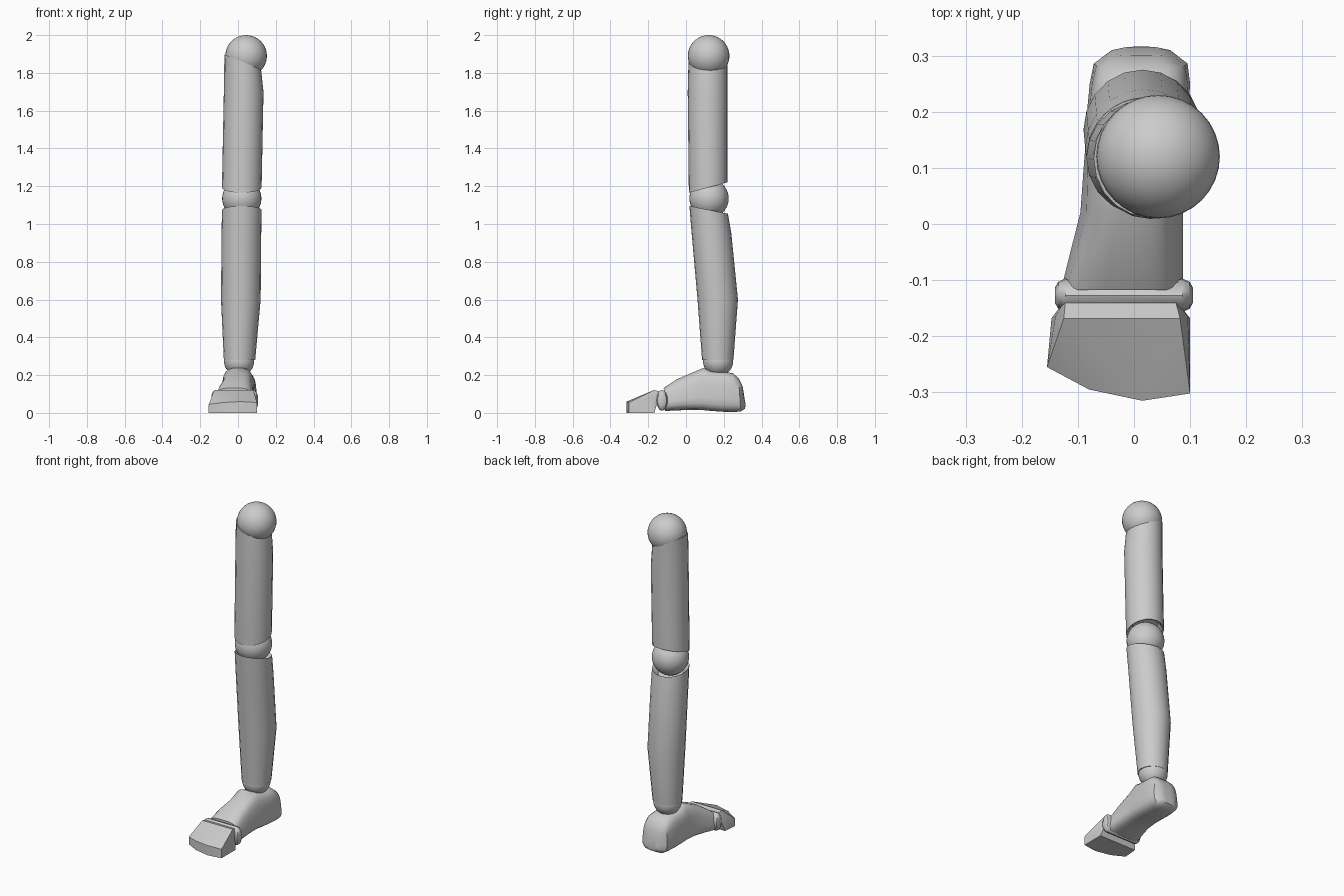
import bpy, bmesh, math
from mathutils import Vector

if "Cube" in bpy.data.objects:
    bpy.data.objects.remove(bpy.data.objects["Cube"])

grey = bpy.data.materials.new("plain_grey")
grey.diffuse_color = (0.6, 0.6, 0.6, 1)
grey.use_nodes = True
grey.node_tree.nodes["Principled BSDF"].inputs["Base Color"].default_value = grey.diffuse_color


def finish(name, bm, angle=35):
    bmesh.ops.recalc_face_normals(bm, faces=bm.faces)
    me = bpy.data.meshes.new(name)
    bm.to_mesh(me)
    bm.free()
    me.materials.append(grey)
    ob = bpy.data.objects.new(name, me)
    bpy.context.collection.objects.link(ob)
    bpy.ops.object.select_all(action='DESELECT')
    ob.select_set(True)
    bpy.context.view_layer.objects.active = ob
    bpy.ops.object.shade_smooth_by_angle(angle=math.radians(angle))
    return ob


def loft(name, rings, angle=35):
    """Skin a list of equal rings and cap both ends."""
    bm = bmesh.new()
    vs = [[bm.verts.new(p) for p in r] for r in rings]
    n = len(rings[0])
    for a, b in zip(vs, vs[1:]):
        for i in range(n):
            j = (i + 1) % n
            bm.faces.new((a[i], a[j], b[j], b[i]))
    bm.faces.new(vs[0])
    bm.faces.new(vs[-1])
    return finish(name, bm, angle)


def ball(name, loc, r):
    bm = bmesh.new()
    bmesh.ops.create_uvsphere(bm, u_segments=32, v_segments=20, radius=r)
    bmesh.ops.translate(bm, vec=Vector(loc), verts=bm.verts)
    return finish(name, bm)


def limb_ring(xc, yc, rx, ry, z, sx=0, sy=0, n=20):
    """Elliptical ring tilted by the slopes sx and sy."""
    ring = []
    for i in range(n):
        t = 2 * math.pi * i / n
        dx, dy = rx * math.cos(t), ry * math.sin(t)
        ring.append((xc + dx, yc + dy, z + sx * dx + sy * dy))
    return ring


def spow(v, p):
    return math.copysign(abs(v) ** p, v)


def foot_ring(y, x0, x1, z0, z1, taper, lean=0, n=20):
    """Rounded box section across the foot, narrower towards the top."""
    ring = []
    for i in range(n):
        t = 2 * math.pi * (i + 0.5) / n
        u, w = spow(math.cos(t), 0.55), spow(math.sin(t), 0.55)
        k = 1 - taper * (w + 1) / 2
        ring.append(((x0 + x1) / 2 + u * k * (x1 - x0) / 2, y + lean * w,
                     (z0 + z1) / 2 + w * (z1 - z0) / 2))
    return ring


# Ball joints
ball("hip_ball", (0.043, 0.12, 1.89), 0.11)
ball("knee_ball", (0.02, 0.122, 1.135), 0.104)
ball("ankle_ball", (0.006, 0.17, 0.275), 0.08)

# Thigh, with a slanted hip end and a cupped knee end
loft("thigh", [
    limb_ring(0.025, 0.117, 0.097, 0.104, 1.858, -0.4),
    limb_ring(0.03, 0.115, 0.105, 0.106, 1.70),
    limb_ring(0.02, 0.118, 0.105, 0.103, 1.193, 0, 0.27),
    limb_ring(0.02, 0.118, 0.096, 0.094, 1.197, 0, 0.27),
    limb_ring(0.02, 0.118, 0.07, 0.07, 1.24, 0, 0.27)])

# Shin, with a cupped knee end and a calf bulge
loft("shin", [
    limb_ring(0.02, 0.12, 0.07, 0.07, 1.04, 0, -0.2),
    limb_ring(0.02, 0.12, 0.098, 0.095, 1.07, 0, -0.2),
    limb_ring(0.02, 0.12, 0.105, 0.102, 1.075, 0, -0.2),
    limb_ring(0.018, 0.135, 0.105, 0.105, 0.95),
    limb_ring(0.015, 0.168, 0.105, 0.107, 0.60),
    limb_ring(0.008, 0.168, 0.083, 0.083, 0.28)])

# Foot, from the ball of the foot back to the heel
loft("foot", [
    foot_ring(-0.114, -0.138, 0.096, 0.010, 0.132, 0.22, -0.004),
    foot_ring(-0.05, -0.124, 0.098, 0.012, 0.178, 0.28),
    foot_ring(0.02, -0.106, 0.098, 0.016, 0.208, 0.30),
    foot_ring(0.09, -0.098, 0.098, 0.014, 0.238, 0.22),
    foot_ring(0.13, -0.093, 0.100, 0.010, 0.224, 0.16),
    foot_ring(0.20, -0.088, 0.102, 0.005, 0.218, 0.12),
    foot_ring(0.25, -0.083, 0.104, 0.004, 0.211, 0.12, -0.003),
    foot_ring(0.284, -0.076, 0.100, 0.007, 0.185, 0.14, -0.006),
    foot_ring(0.306, -0.045, 0.070, 0.022, 0.140, 0.2, -0.006),
    foot_ring(0.312, -0.020, 0.045, 0.040, 0.090, 0.2, -0.004)], 40)

# Toe hinge, a flattened bar with rounded ends
rings = []
for x, k in ((-0.141, 0.45), (-0.135, 0.8), (-0.122, 1), (0.086, 1),
             (0.099, 0.8), (0.105, 0.45)):
    rings.append([(x, -0.127 + 0.03 * k * math.cos(t), 0.066 + 0.055 * k * math.sin(t))
                  for t in (2 * math.pi * i / 16 for i in range(16))])
loft("toe_hinge", rings)

# Toe block: sole outline, upper rim and flat top
rim = [(-0.155, -0.255, 0.045), (-0.08, -0.295, 0.055), (0.015, -0.315, 0.06),
       (0.10, -0.302, 0.055)]
bm = bmesh.new()
for x, y, z in rim:
    bm.verts.new((x, y, 0))
    bm.verts.new((x, y, z))
for side in ((-0.147, -0.14, -0.125, -0.122), (0.1, 0.096, 0.082, 0.073)):
    for x, y, z in zip(side, (-0.168, -0.165, -0.168, -0.134), (0, 0.08, 0.121, 0.112)):
        bm.verts.new((x, y, z))
bmesh.ops.convex_hull(bm, input=bm.verts)
finish("toes", bm, 25)
